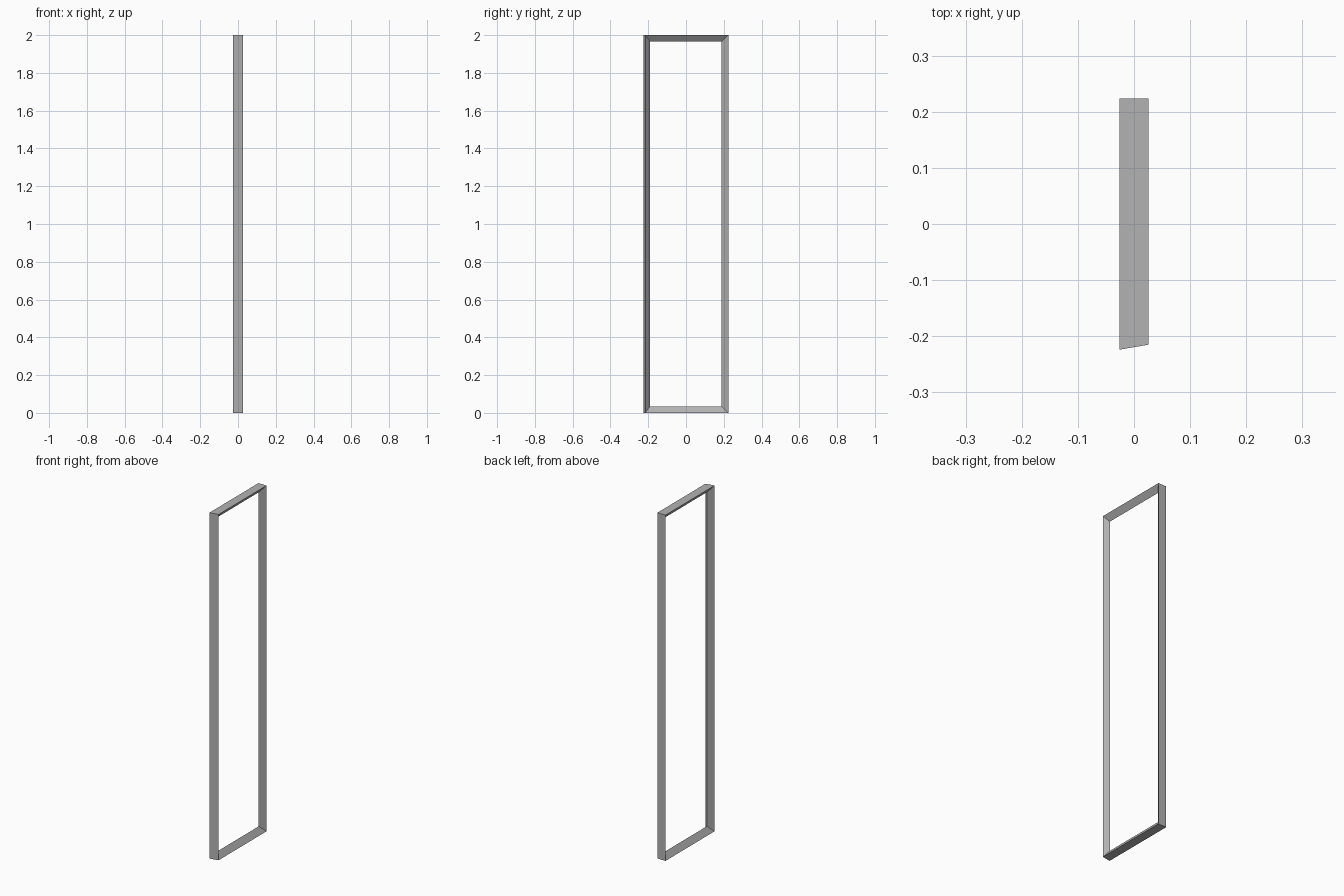
import bpy, bmesh

if "Cube" in bpy.data.objects:
    bpy.data.objects.remove(bpy.data.objects["Cube"])

# Mitred frame with a triangular section: two outer rails and one inner ridge
# rail: (x, y_min, y_max, z_min, z_max)
RAILS = [
    (-0.026, -0.224, 0.224, 0.0, 2.0),      # outer rail, left
    (0.026, -0.215, 0.224, 0.0, 2.0),       # outer rail, right (slightly tapered)
    (0.0, -0.191, 0.189, 0.035, 1.967),     # inner ridge
]

bm = bmesh.new()
loops = []
for x, y0, y1, z0, z1 in RAILS:
    corners = [(y0, z0), (y1, z0), (y1, z1), (y0, z1)]
    loops.append([bm.verts.new((x, y, z)) for y, z in corners])

# Skin neighbouring rails all the way round
for r in range(3):
    a, b = loops[r], loops[(r + 1) % 3]
    for i in range(4):
        j = (i + 1) % 4
        bm.faces.new((a[i], a[j], b[j], b[i]))
bmesh.ops.recalc_face_normals(bm, faces=bm.faces)

mesh = bpy.data.meshes.new("frame")
bm.to_mesh(mesh)
bm.free()
frame = bpy.data.objects.new("frame", mesh)
bpy.context.collection.objects.link(frame)

# Dark grey finish
grey = bpy.data.materials.new("dark_grey")
grey.diffuse_color = (0.45, 0.45, 0.45, 1.0)
grey.use_nodes = True
grey.node_tree.nodes["Principled BSDF"].inputs["Base Color"].default_value = grey.diffuse_color
mesh.materials.append(grey)
